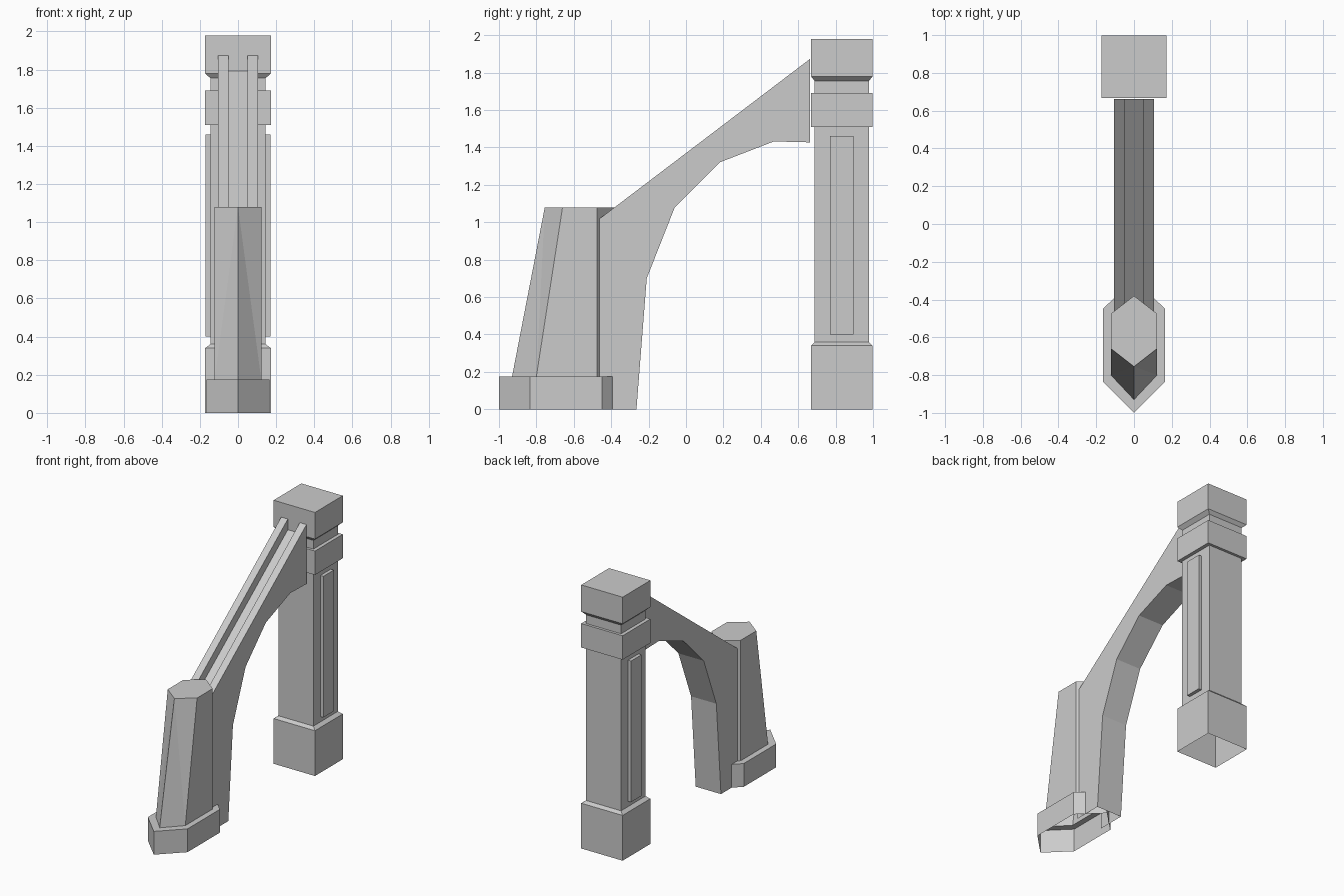
import bpy
import bmesh

cube = bpy.data.objects.get("Cube")
if cube:
    bpy.data.objects.remove(cube, do_unlink=True)

stone = bpy.data.materials.new("grey_stone")
stone.use_nodes = True
GREY = (0.6, 0.6, 0.6, 1.0)
stone.diffuse_color = GREY
stone.node_tree.nodes["Principled BSDF"].inputs["Base Color"].default_value = GREY


def finish(name, bm):
    bmesh.ops.recalc_face_normals(bm, faces=bm.faces)
    mesh = bpy.data.meshes.new(name)
    bm.to_mesh(mesh)
    bm.free()
    mesh.materials.append(stone)
    obj = bpy.data.objects.new(name, mesh)
    bpy.context.collection.objects.link(obj)
    return obj


def loft(bm, loops):
    """Join stacked rings with quads, cap the top and leave the foot open."""
    rings = [[bm.verts.new(p) for p in loop] for loop in loops]
    for low, high in zip(rings, rings[1:]):
        for i in range(len(low)):
            j = (i + 1) % len(low)
            bm.faces.new((low[i], low[j], high[j], high[i]))
    bm.faces.new(rings[-1])
    return rings


# Pillar: square rings from the base up to the cap
PILLAR_Y = 0.833
WIDE, SLIM = (0.172, 0.165), (0.145, 0.145)
levels = [(WIDE, 0), (WIDE, 0.34), (SLIM, 0.36), (SLIM, 1.51), (WIDE, 1.51),
          (WIDE, 1.69), (SLIM, 1.69), (SLIM, 1.755), (WIDE, 1.78), (WIDE, 1.98)]
corners = [(-1, -1), (1, -1), (1, 1), (-1, 1)]
bm = bmesh.new()
loft(bm, [[(sx * h[0], PILLAR_Y + sy * h[1], z) for sx, sy in corners]
          for h, z in levels])
finish("pillar", bm)

# Raised panels on both sides of the shaft
for name, side in (("left_panel", 1), ("right_panel", -1)):
    bm = bmesh.new()
    loft(bm, [[(side * x, PILLAR_Y + 0.062 * a, 0.93 + 0.53 * b) for a, b in corners]
              for x in (0.14, 0.17)])
    finish(name, bm)


# Buttress pier: pointed hexagonal plinth and a battered shaft in one shell
def hexagon(half, front, front_side, back_side, back, z):
    return [(0, front, z), (half, front_side, z), (half, back_side, z),
            (0, back, z), (-half, back_side, z), (-half, front_side, z)]


bm = bmesh.new()
rings = loft(bm, [
    hexagon(0.165, -1.0, -0.835, -0.45, -0.29, 0),
    hexagon(0.165, -1.0, -0.835, -0.45, -0.29, 0.175),
    hexagon(0.122, -0.93, -0.80, -0.475, -0.38, 0.175),
    hexagon(0.122, -0.755, -0.66, -0.475, -0.38, 1.08)])
for i in (1, 5):
    bmesh.ops.connect_verts(bm, verts=[rings[3][0], rings[2][i]])
finish("buttress_pier", bm)

# Flying arch: side walls, stepped soffit and a channelled sloping top
HALF, CHANNEL, DEPTH = 0.105, 0.05, 0.08
top_low, top_high = (-0.48, 1.005), (0.663, 1.873)
soffit = [(0.663, 1.427), (0.47, 1.432), (0.18, 1.32), (-0.06, 1.08),
          (-0.21, 0.70), (-0.265, 0)]
section = [(-HALF, 0), (-CHANNEL, 0), (-CHANNEL, DEPTH),
           (CHANNEL, DEPTH), (CHANNEL, 0), (HALF, 0)]
bm = bmesh.new()
low, high = [[bm.verts.new((x, y, z - drop)) for x, drop in section]
             for y, z in (top_low, top_high)]
for i in range(len(section) - 1):
    bm.faces.new((low[i], low[i + 1], high[i + 1], high[i]))
right, left = [[bm.verts.new((x, y, z)) for y, z in soffit] for x in (-HALF, HALF)]
for i in range(len(soffit) - 1):
    bm.faces.new((right[i], right[i + 1], left[i + 1], left[i]))
bm.faces.new(high + [left[0], right[0]])
for wall, k in ((right, 0), (left, -1)):
    foot = bm.verts.new((wall[0].co.x, top_low[0], 0))
    bm.faces.new([low[k], high[k]] + wall + [foot])
finish("flying_arch", bm)
